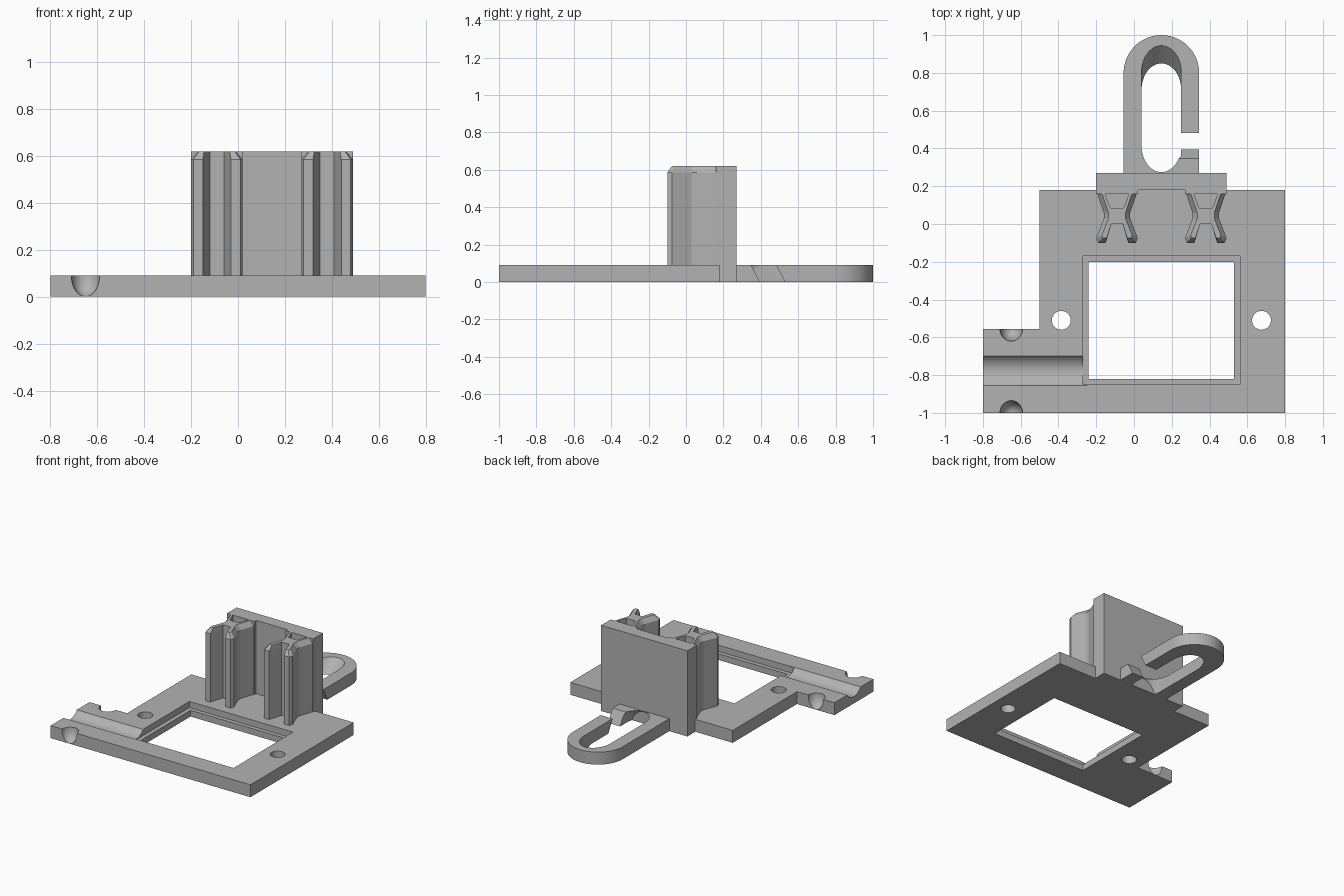
import bpy, bmesh, math
from mathutils import Matrix

if "Cube" in bpy.data.objects:
    bpy.data.objects.remove(bpy.data.objects["Cube"], do_unlink=True)

grey = bpy.data.materials.new("light_grey")
grey.use_nodes = True
grey.diffuse_color = (0.45, 0.45, 0.45, 1)
grey.node_tree.nodes["Principled BSDF"].inputs["Base Color"].default_value = grey.diffuse_color

THICK = 0.09    # thickness of the flat parts
TOP = 0.62      # height of the upright parts
OVER = 0.02     # how far cutters overshoot


def finish(name, bm):
    bmesh.ops.recalc_face_normals(bm, faces=bm.faces)
    mesh = bpy.data.meshes.new(name)
    bm.to_mesh(mesh)
    bm.free()
    mesh.materials.append(grey)
    obj = bpy.data.objects.new(name, mesh)
    bpy.context.collection.objects.link(obj)
    return obj


def loft(name, loops):
    """Solid skinned through matching closed loops of 3D points."""
    bm = bmesh.new()
    rings = [[bm.verts.new(p) for p in loop] for loop in loops]
    n = len(rings[0])
    for a, b in zip(rings, rings[1:]):
        for i in range(n):
            j = (i + 1) % n
            bm.faces.new((a[i], a[j], b[j], b[i]))
    bm.faces.new(rings[0][::-1])
    bm.faces.new(rings[-1])
    return finish(name, bm)


def prism(name, pts, z0, z1, lean=0):
    """Upright prism; lean is the y shift per unit of height."""
    return loft(name, [[(x, y + lean * z, z) for x, y in pts] for z in (z0, z1)])


def rect(x0, x1, y0, y1):
    return [(x0, y0), (x1, y0), (x1, y1), (x0, y1)]


def arc(cx, cy, rx, ry, a0, a1, n=24):
    angles = [math.radians(a0 + (a1 - a0) * i / n) for i in range(n + 1)]
    return [(cx + rx * math.cos(a), cy + ry * math.sin(a)) for a in angles]


def cut(obj, cutters):
    bpy.context.view_layer.objects.active = obj
    for c in cutters:
        c.hide_render = True
        mod = obj.modifiers.new("cut", 'BOOLEAN')
        mod.operation, mod.solver, mod.object = 'DIFFERENCE', 'EXACT', c
        bpy.ops.object.modifier_apply(modifier=mod.name)
        bpy.data.objects.remove(c, do_unlink=True)


def smooth(obj):
    bpy.ops.object.select_all(action='DESELECT')
    obj.select_set(True)
    bpy.context.view_layer.objects.active = obj
    bpy.ops.object.shade_smooth_by_angle(angle=math.radians(30))


# Base plate with side tab
base = prism("base_plate", [(-0.8, -1), (0.8, -1), (0.8, 0.18), (-0.5, 0.18),
                            (-0.5, -0.555), (-0.8, -0.555)], 0, THICK)

# Window and the shallow recess around it
cutters = [prism("window", rect(-0.24, 0.53, -0.82, -0.2), -OVER, THICK + OVER),
           prism("recess", rect(-0.27, 0.56, -0.85, -0.17), 0.045, THICK + OVER)]

# Screw holes
for x in (-0.385, 0.675):
    cutters.append(prism("screw_hole", arc(x, -0.51, 0.05, 0.05, 0, 350, 35), -OVER, THICK + OVER))

# Cable groove running along x across the tab
groove = arc(-0.777, 0.145, 0.095, 0.095, 0, 345, 47)
cutters.append(loft("groove", [[(x, y, z) for y, z in groove] for x in (-0.83, -0.25)]))

# Rounded tie notches on both edges of the tab
for y in (-1, -0.555):
    bm = bmesh.new()
    bmesh.ops.create_uvsphere(bm, u_segments=32, v_segments=20, radius=1)
    bm.transform(Matrix.Translation((-0.65, y, THICK)) @ Matrix.Diagonal((0.06, 0.065, 0.0895, 1)))
    cutters.append(finish("tie_notch", bm))
cut(base, cutters)
smooth(base)

# Upright back wall with a slightly recessed middle
prism("back_wall", [(-0.2, 0.16), (0.02, 0.16), (0.02, 0.18), (0.27, 0.18), (0.27, 0.16),
                    (0.49, 0.16), (0.49, 0.27), (-0.2, 0.27)], 0, TOP)

# Waisted clip posts with bevelled upper ends
lower = [(0.03, 0), (0.06, -0.1), (0.1, -0.1), (0.11, -0.075), (0.07, 0.03),
         (0.07, 0.06), (0.105, 0.163), (0.065, 0.163), (0.035, 0.085)]
upper = [(0.03, 0), (0.055, -0.075), (0.075, -0.075), (0.08, -0.06), (0.045, 0.03),
         (0.045, 0.06), (0.08, 0.163), (0.065, 0.163), (0.035, 0.085)]


def post_loop(half, cx, z):
    full = half + [(-x, y) for x, y in reversed(half)]
    return [(cx + x, y, z) for x, y in full]


for side, cx in (("right", -0.09), ("left", 0.38)):
    loft(side + "_clip_post", [post_loop(lower, cx, THICK - 0.01),
                               post_loop(lower, cx, TOP - 0.035), post_loop(upper, cx, TOP)])

# Open hook loop behind the wall
HX = 0.145
hook = prism("hook", [(HX - 0.2, 0.26), (HX + 0.2, 0.26)] + arc(HX, 0.8, 0.2, 0.2, 0, 180, 32),
             0, THICK)
slot = arc(HX, 0.71, 0.105, 0.14, 0, 180) + arc(HX, 0.32, 0.105, 0.14, 180, 360)
gap = rect(HX + 0.05, HX + 0.25, 0.395, 0.53)
cut(hook, [prism("slot", slot, -OVER, THICK + OVER, lean=1.05),
           prism("gap", gap, -OVER, THICK + OVER, lean=-0.53)])
smooth(hook)
